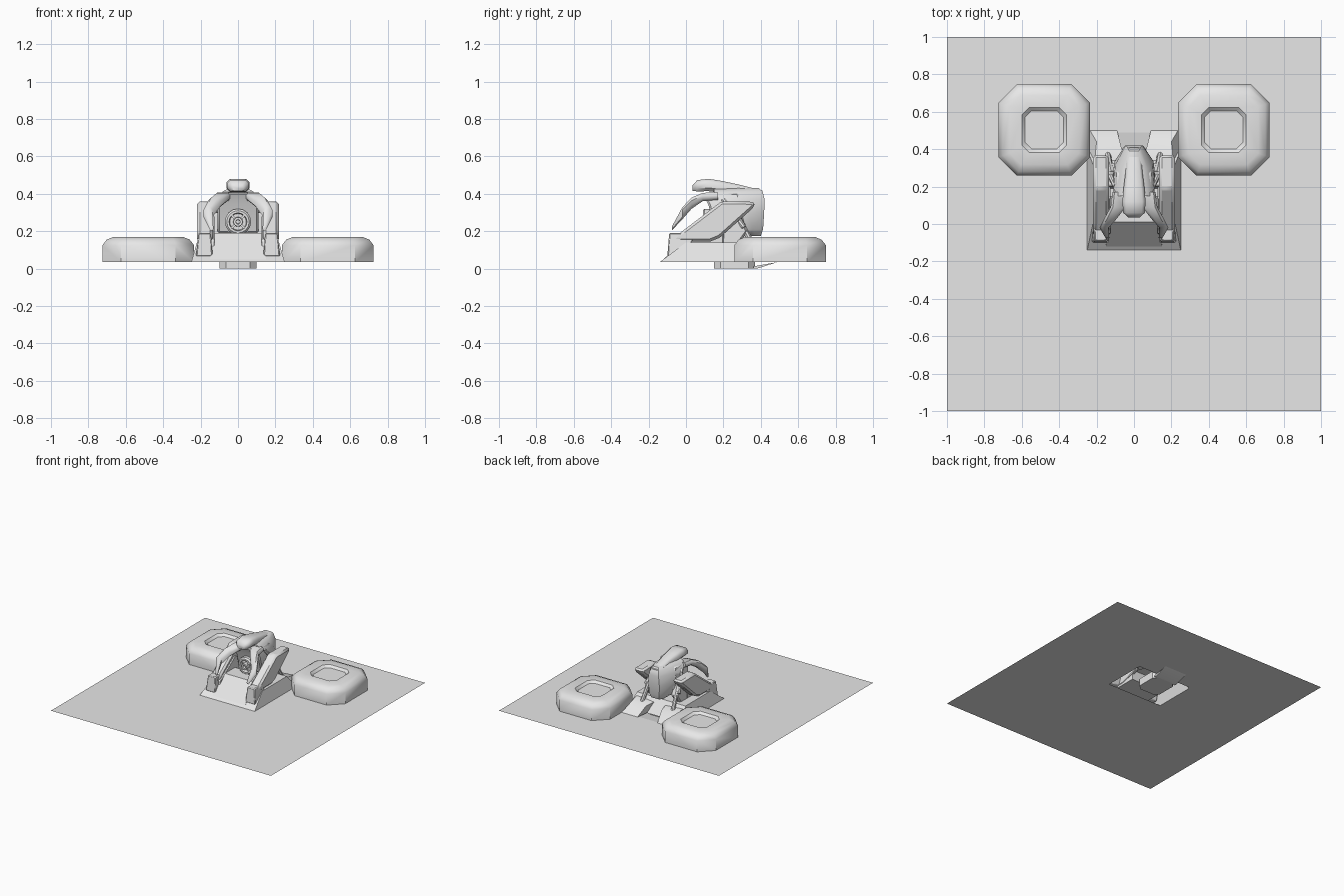
import bpy, bmesh, math
from mathutils import Vector

if "Cube" in bpy.data.objects:
    bpy.data.objects.remove(bpy.data.objects["Cube"])

grey = bpy.data.materials.new("light_grey")
grey.diffuse_color = (0.8, 0.8, 0.8, 1)
grey.use_nodes = True
grey.node_tree.nodes["Principled BSDF"].inputs["Base Color"].default_value = grey.diffuse_color


def loft(name, rings, caps=(True, True), mirror=False, bevel=0, angle=35):
    """Bridge equal-length rings of points into one object."""
    bm = bmesh.new()
    vs = [[bm.verts.new(p) for p in r] for r in rings]
    n = len(rings[0])
    for a, b in zip(vs, vs[1:]):
        for i in range(n):
            j = (i + 1) % n
            bm.faces.new((a[i], a[j], b[j], b[i]))
    if caps[0]:
        bm.faces.new(vs[0][::-1])
    if caps[1]:
        bm.faces.new(vs[-1])
    if caps[0] and caps[1]:
        bmesh.ops.recalc_face_normals(bm, faces=bm.faces[:])
    me = bpy.data.meshes.new(name)
    bm.to_mesh(me)
    bm.free()
    me.materials.append(grey)
    ob = bpy.data.objects.new(name, me)
    bpy.context.collection.objects.link(ob)
    bpy.ops.object.select_all(action='DESELECT')
    ob.select_set(True)
    bpy.context.view_layer.objects.active = ob
    bpy.ops.object.shade_smooth_by_angle(angle=math.radians(angle))
    if bevel:
        m = ob.modifiers.new("bevel", 'BEVEL')
        m.width = bevel
        m.segments = 1
    if mirror:
        ob.modifiers.new("mirror", 'MIRROR').use_mirror_merge = False
    return ob


def rect(x0, x1, y0, y1, z):
    return [(x0, y0, z), (x1, y0, z), (x1, y1, z), (x0, y1, z)]


def octagon(cx, cy, hx, hy, c):
    """Rectangle with chamfered corners, counterclockwise."""
    return [(cx - hx + c, cy - hy), (cx + hx - c, cy - hy), (cx + hx, cy - hy + c),
            (cx + hx, cy + hy - c), (cx + hx - c, cy + hy), (cx - hx + c, cy + hy),
            (cx - hx, cy + hy - c), (cx - hx, cy - hy + c)]


def level(z, *a):
    return [(x, y, z) for x, y in octagon(*a)]


def slice_y(y, cx, cz, hx, hz):
    return [(x, y, z) for x, z in octagon(cx, cz, hx, hz, min(hx, hz) * 0.55)]


def side_profile(name, pts, x0, x1, bevel=0.01):
    """Mirrored slab from a side outline given as (y, z)."""
    return loft(name, [[(x, y, z) for y, z in pts] for x in (x0, x1)],
                mirror=True, bevel=bevel)


def rod(name, a, b, r, sides=8):
    a, b = Vector(a), Vector(b)
    q = (b - a).to_track_quat('Z', 'Y')
    circle = [q @ Vector((r * math.cos(t), r * math.sin(t), 0))
              for t in (2 * math.pi * i / sides for i in range(sides))]
    return loft(name, [[p + c for c in circle] for p in (a, b)], mirror=True)


G = 0.035
# ground sheet with a square opening under the base
loft("ground_sheet", [rect(-1, 1, -1, 1, G), rect(-.25, .25, .01, .49, G)],
     caps=(False, False))

# landing pads with a shallow dished top
loft("round_pad", [level(G, .48, .503, .245, .245, .10),
                   level(.125, .48, .503, .245, .245, .10),
                   level(.155, .48, .503, .222, .222, .085),
                   level(.17, .48, .503, .185, .185, .06),
                   level(.17, .48, .503, .12, .12, .04),
                   level(.152, .48, .503, .102, .102, .034)], mirror=True, angle=40)

# sloping base skirt, open below
loft("base_skirt", [rect(-.25, .25, -.14, .40, G), rect(-.22, .22, -.0, .32, .14)],
     caps=(False, True))
loft("front_ramp", [[(s * .15, -.12, .05), (s * .125, .01, .19),
                     (s * .125, .14, .19), (s * .15, .16, .05)] for s in (-1, 1)])

# flared rear wings of the base
loft("rear_wing", [[(.07, .36, G), (.25, .36, G), (.235, .50, G), (.09, .50, G)],
                   [(.05, .34, .11), (.21, .34, .12), (.20, .44, .10), (.07, .42, .10)]],
     mirror=True)

# sunken pit below the base and its exit ramp
loft("pit", [level(0, 0, .26, .10, .11, .035), level(.06, 0, .26, .10, .11, .035)],
     caps=(True, False))
loft("pit_ramp", [[(s * .10, .36, 0), (s * .10, .38, 0), (s * .10, .49, G),
                   (s * .10, .36, .012)] for s in (-1, 1)])

# legs: thick foot, slanted shin and inner rail
side_profile("leg_shin", [(-.085, .15), (0, .215), (.19, .36), (.37, .357), (.365, .33),
                          (.18, .165), (.13, .145), (-.02, .145)], .135, .218, .014)
loft("leg_foot", [rect(.135, .225, -.10, -.0, .065), rect(.145, .212, -.09, .05, .19)],
     mirror=True, bevel=.006)
side_profile("leg_rail", [(-.06, .07), (-.05, .15), (.14, .28), (.20, .27),
                          (.20, .12), (.04, .07)], .125, .15, .004)
side_profile("hip_block", [(.19, .13), (.20, .30), (.28, .30), (.33, .20), (.28, .13)],
             .09, .15)

# main body, wide at the front and narrow at the rear


def hull(z, y0, y1, f, m, r):
    ym = y0 + (y1 - y0) * .55
    return [(-f, y0, z), (f, y0, z), (m, ym, z), (r, y1, z), (-r, y1, z), (-m, ym, z)]


loft("body", [hull(.175, .34, .40, .05, .055, .035), hull(.21, .29, .412, .10, .09, .045),
              hull(.30, .23, .418, .115, .105, .05), hull(.37, .19, .42, .11, .10, .045),
              hull(.41, .15, .41, .085, .075, .035), hull(.43, .15, .39, .05, .045, .025)],
     angle=45)
loft("body_front", [rect(-.11, .11, .16, .32, .19), rect(-.11, .11, .12, .30, .34),
                    rect(-.09, .09, .09, .28, .405)], bevel=.01)

# raised crest running over the top
loft("crest", [slice_y(.035, 0, .43, .03, .015), slice_y(.06, 0, .443, .058, .03),
               slice_y(.12, 0, .447, .062, .033), slice_y(.19, 0, .437, .056, .032),
               slice_y(.28, 0, .425, .045, .025), slice_y(.41, 0, .395, .035, .022)],
     angle=45)

# curved front claws
loft("front_claw", [slice_y(.17, .07, .388, .045, .02), slice_y(.09, .085, .383, .04, .022),
                    slice_y(.03, .125, .35, .034, .03), slice_y(-.02, .16, .295, .024, .032),
                    slice_y(-.075, .142, .215, .010, .010)], mirror=True, angle=45)


# front nozzle with stepped rim and hub
def ring(y, r, n=16):
    return [(r * math.cos(2 * math.pi * i / n), y, .25 + r * math.sin(2 * math.pi * i / n))
            for i in range(n)]


loft("nozzle", [ring(.20, .07), ring(.10, .07), ring(.09, .06), ring(.09, .048),
                ring(.12, .044), ring(.12, .026), ring(.08, .024), ring(.08, .012),
                ring(.10, .010)])
for k in range(4):
    t = math.pi / 4 + k * math.pi / 2
    d = Vector((math.cos(t), 0, math.sin(t)))
    s = Vector((-d.z, 0, d.x)) * .006
    p, q = Vector((0, .095, .25)) + d * .022, Vector((0, .095, .25)) + d * .052
    back = Vector((0, .03, 0))
    loft("nozzle_spoke_%d" % k, [[p - s, p + s, p + s + back, p - s + back],
                                 [q - s, q + s, q + s + back, q - s + back]])

# struts between body and legs
rod("upper_strut", (.10, .20, .37), (.15, .31, .22), .014)
rod("rear_strut", (.12, .27, .29), (.14, .37, .10), .016)
rod("axle", (.07, .27, .27), (.20, .27, .27), .02)
